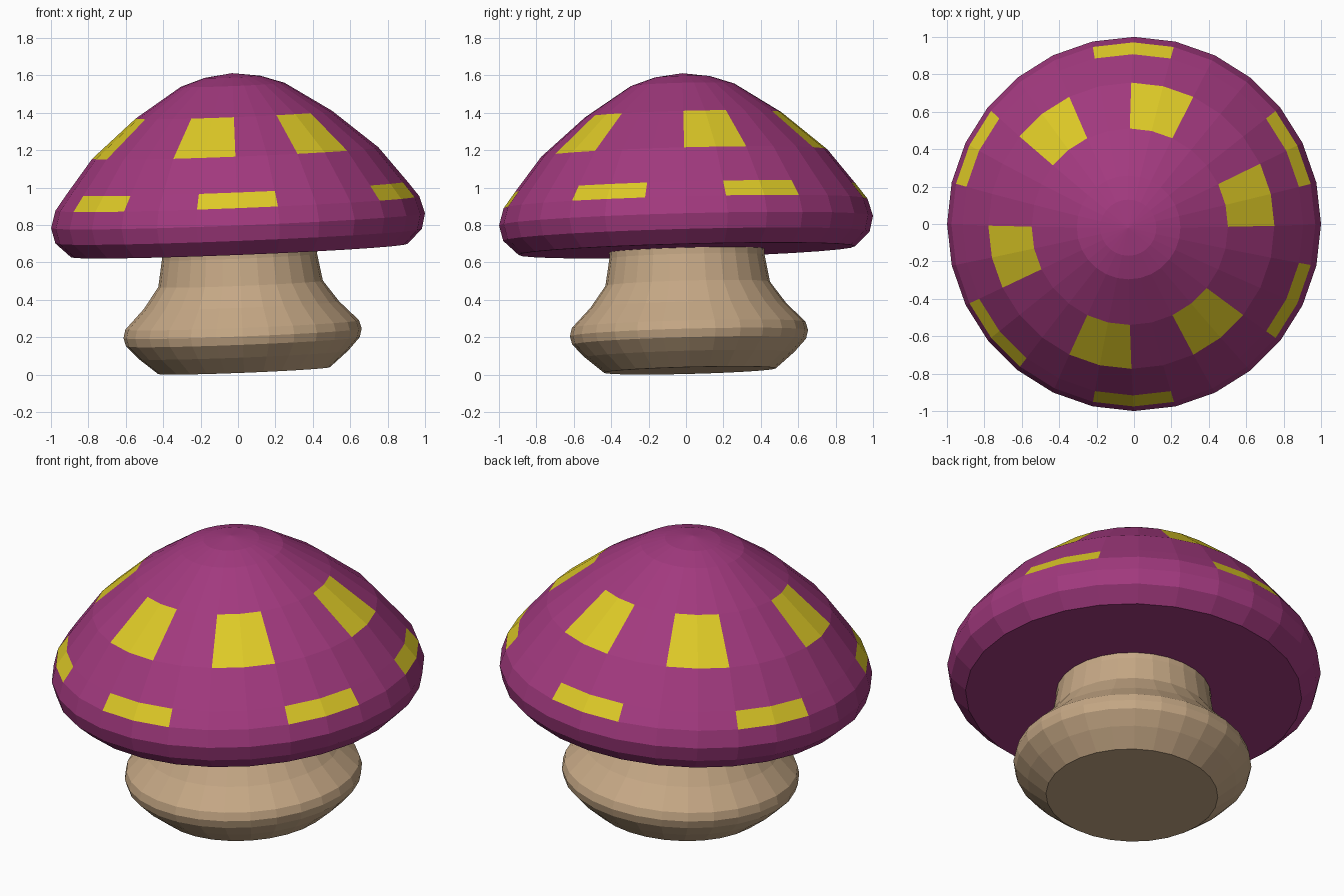
import bpy, bmesh
from math import cos, sin, tau
from mathutils import Vector, Matrix

SIDES = 28

cube = bpy.data.objects.get("Cube")
if cube:
    bpy.data.objects.remove(cube)


def make_material(name, rgb):
    mat = bpy.data.materials.new(name)
    mat.use_nodes = True
    mat.diffuse_color = (*rgb, 1)
    mat.node_tree.nodes["Principled BSDF"].inputs["Base Color"].default_value = (*rgb, 1)
    return mat


purple = make_material("purple", (0.36, 0.041, 0.21))
yellow = make_material("yellow", (0.73, 0.59, 0.02))
beige = make_material("beige", (0.56, 0.39, 0.235))

# The whole mushroom leans slightly, pivoting inside the cap
pivot = Vector((0, 0, 0.83))
lean = Vector((0, 0, 1)).rotation_difference(Vector((-0.04, -0.026, 1))).to_matrix().to_4x4()
tilt = Matrix.Translation(pivot) @ lean @ Matrix.Translation(-pivot)


def lathe(name, profile, materials, spots=None):
    """Spin (radius, height) rings; spots maps a band to its coloured starting sides."""
    bm = bmesh.new()
    rings = []
    for r, z in profile:
        if r == 0:
            rings.append([bm.verts.new((0, 0, z))] * SIDES)
        else:
            rings.append([bm.verts.new((r * cos(tau * i / SIDES), r * sin(tau * i / SIDES), z))
                          for i in range(SIDES)])
    bm.faces.new(rings[0][::-1])
    for band, (low, high) in enumerate(zip(rings, rings[1:])):
        starts = (spots or {}).get(band, ())
        for i in range(SIDES):
            j = (i + 1) % SIDES
            corners = [low[i], low[j], high[j], high[i]]
            face = bm.faces.new(list(dict.fromkeys(corners)))
            face.material_index = int(i in starts or i - 1 in starts)
    if profile[-1][0] > 0:
        bm.faces.new(rings[-1])
    mesh = bpy.data.meshes.new(name)
    bm.to_mesh(mesh)
    bm.free()
    for mat in materials:
        mesh.materials.append(mat)
    obj = bpy.data.objects.new(name, mesh)
    obj.matrix_world = tilt
    bpy.context.collection.objects.link(obj)
    return obj


# Bulging stem
lathe("stem", [(0.46, 0.021), (0.56, 0.105), (0.625, 0.175), (0.637, 0.22), (0.625, 0.265),
               (0.523, 0.37), (0.44, 0.485), (0.415, 0.63), (0.415, 0.68)], [beige])

# Cap with two rows of inlaid spots, each two sides wide
cap_profile = [(0.9, 0.663), (0.98, 0.74), (1.0, 0.823), (0.973, 0.915), (0.912, 0.997),
               (0.765, 1.185), (0.525, 1.39), (0.277, 1.55), (0.15, 1.592), (0, 1.612)]
lathe("cap", cap_profile, [purple, yellow],
      {3: (1, 6, 11, 16, 20, 25), 5: (0, 5, 9, 14, 19, 23)})
